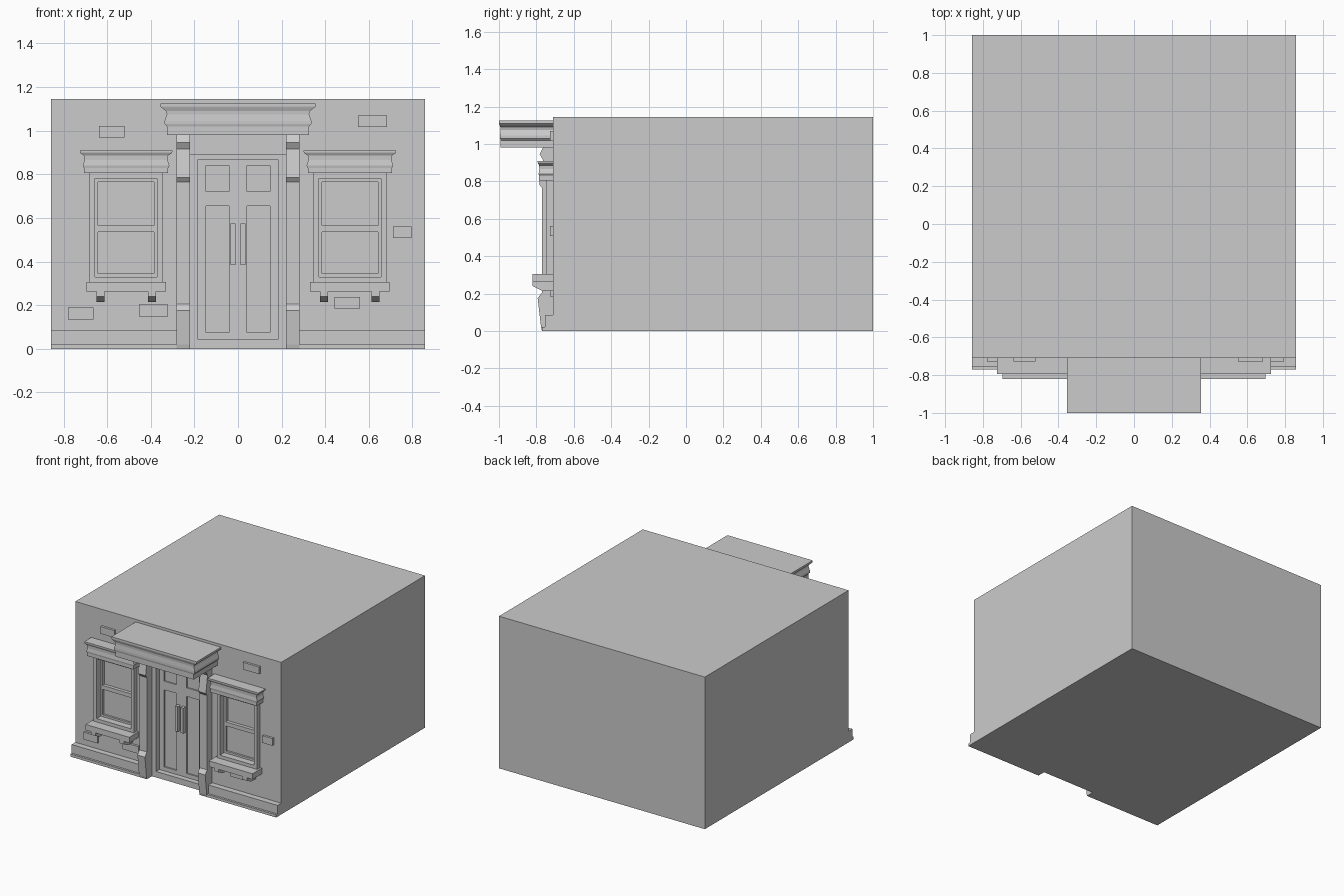
import bpy, bmesh

if "Cube" in bpy.data.objects:
    bpy.data.objects.remove(bpy.data.objects["Cube"])

WALL = -0.71   # y of the main wall face
WIN = 0.513    # x of each window centre


def make(name, verts, faces):
    me = bpy.data.meshes.new(name)
    me.from_pydata(verts, [], faces)
    bm = bmesh.new()
    bm.from_mesh(me)
    bmesh.ops.recalc_face_normals(bm, faces=bm.faces)
    bm.to_mesh(me)
    bm.free()
    ob = bpy.data.objects.new(name, me)
    bpy.context.collection.objects.link(ob)
    return ob


def rings(name, loops):
    """Closed solid skinned through equal-length vertex loops."""
    n = len(loops[0])
    faces = [tuple(range(n)), tuple(range((len(loops) - 1) * n, len(loops) * n))]
    for k in range(len(loops) - 1):
        for i in range(n):
            j = (i + 1) % n
            faces.append((k * n + i, k * n + j, (k + 1) * n + j, (k + 1) * n + i))
    return make(name, [v for loop in loops for v in loop], faces)


def extrude(name, profile, x0, x1):
    """Side profile of (y, z) points pushed along x."""
    return rings(name, [[(x, y, z) for y, z in profile] for x in (x0, x1)])


def box(name, x0, x1, y0, y1, z0, z1):
    return extrude(name, [(y0, z0), (y1, z0), (y1, z1), (y0, z1)], x0, x1)


def cut(ob, x0, x1, y1, z0, z1):
    """Cut a rectangular recess from the front back to y1."""
    cutter = box("cutter", x0, x1, -1.2, y1, z0, z1)
    cutter.hide_render = True
    mod = ob.modifiers.new("recess", "BOOLEAN")
    mod.operation = "DIFFERENCE"
    mod.solver = "EXACT"
    mod.object = cutter
    bpy.context.view_layer.objects.active = ob
    bpy.ops.object.modifier_apply(modifier=mod.name)
    bpy.data.objects.remove(cutter)


def cornice(name, cx, profile, front, slope):
    """Moulding wrapping three sides; profile of (half width, z)."""
    wide = max(h for h, z in profile)
    loops = []
    for h, z in profile:
        y = front + (wide - h) * slope
        loops.append([(cx - h, WALL, z), (cx - h, y, z), (cx + h, y, z), (cx + h, WALL, z)])
    return rings(name, loops)


# Main block with recessed door
building = box("building", -0.857, 0.857, WALL, 1.0, 0, 1.145)
cut(building, -0.185, 0.185, -0.67, 0.045, 0.865)
for s in (-1, 1):
    lo, hi = sorted((s * 0.042, s * 0.146))
    cut(building, lo, hi, -0.66, 0.075, 0.655)
    cut(building, lo, hi, -0.66, 0.72, 0.84)
    # Window openings and two panes
    c = s * WIN
    cut(building, c - 0.142, c + 0.142, -0.695, 0.33, 0.78)
    cut(building, c - 0.128, c + 0.128, -0.68, 0.345, 0.535)
    cut(building, c - 0.128, c + 0.128, -0.67, 0.565, 0.765)

# Door canopy and lintel
cornice("door_canopy", 0, [(0.325, 0.98), (0.325, 1.018), (0.336, 1.03), (0.336, 1.045),
                           (0.326, 1.075), (0.33, 1.09), (0.35, 1.105), (0.355, 1.11),
                           (0.355, 1.125)], -1.0, 0.3)
box("door_lintel", -0.22, 0.22, -0.73, WALL, 0.89, 0.98)

pilaster = [(WALL, 0), (-0.77, 0), (-0.775, 0.02), (-0.793, 0.175), (-0.77, 0.205),
            (-0.77, 0.765), (-0.785, 0.785), (-0.765, 0.915), (-0.782, 0.945),
            (-0.765, 0.98), (WALL, 0.98)]
plinth = [(WALL, 0), (-0.77, 0), (-0.77, 0.02), (-0.754, 0.02), (-0.754, 0.085), (WALL, 0.085)]
bracket = [(WALL, 0.215), (-0.77, 0.215), (-0.82, 0.24), (-0.82, 0.262), (WALL, 0.262)]
hood = [(0.193, 0.805), (0.193, 0.828), (0.199, 0.84), (0.19, 0.865), (0.192, 0.885),
        (0.209, 0.897), (0.212, 0.902), (0.212, 0.91)]

for s, side in ((-1, "left"), (1, "right")):
    # Door flanks, handles and wall base
    extrude("pilaster_" + side, pilaster, s * 0.22, s * 0.282)
    extrude("plinth_" + side, plinth, s * 0.282, s * 0.857)
    box("door_handle_" + side, s * 0.012, s * 0.034, -0.70, -0.67, 0.385, 0.575)
    # Window trim
    c = s * WIN
    frame = box("window_frame_" + side, c - 0.167, c + 0.167, -0.745, WALL, 0.305, 0.805)
    cut(frame, c - 0.142, c + 0.142, -0.6, 0.33, 0.78)
    cornice("window_hood_" + side, c, hood, -0.793, 0.4)
    box("window_sill_" + side, c - 0.182, c + 0.182, -0.82, WALL, 0.262, 0.305)
    for t in (-1, 1):
        x = c + t * 0.118
        extrude("sill_bracket_" + side, bracket, x - 0.018, x + 0.018)

# Raised bricks scattered on the wall: left x, width, bottom z
for x, w, z in [(-0.637, 0.116, 0.968), (0.55, 0.133, 1.016), (0.711, 0.084, 0.507),
                (0.443, 0.116, 0.184), (-0.779, 0.116, 0.135), (-0.453, 0.133, 0.148)]:
    box("raised_brick", x, x + w, -0.727, WALL, z, z + 0.054)
